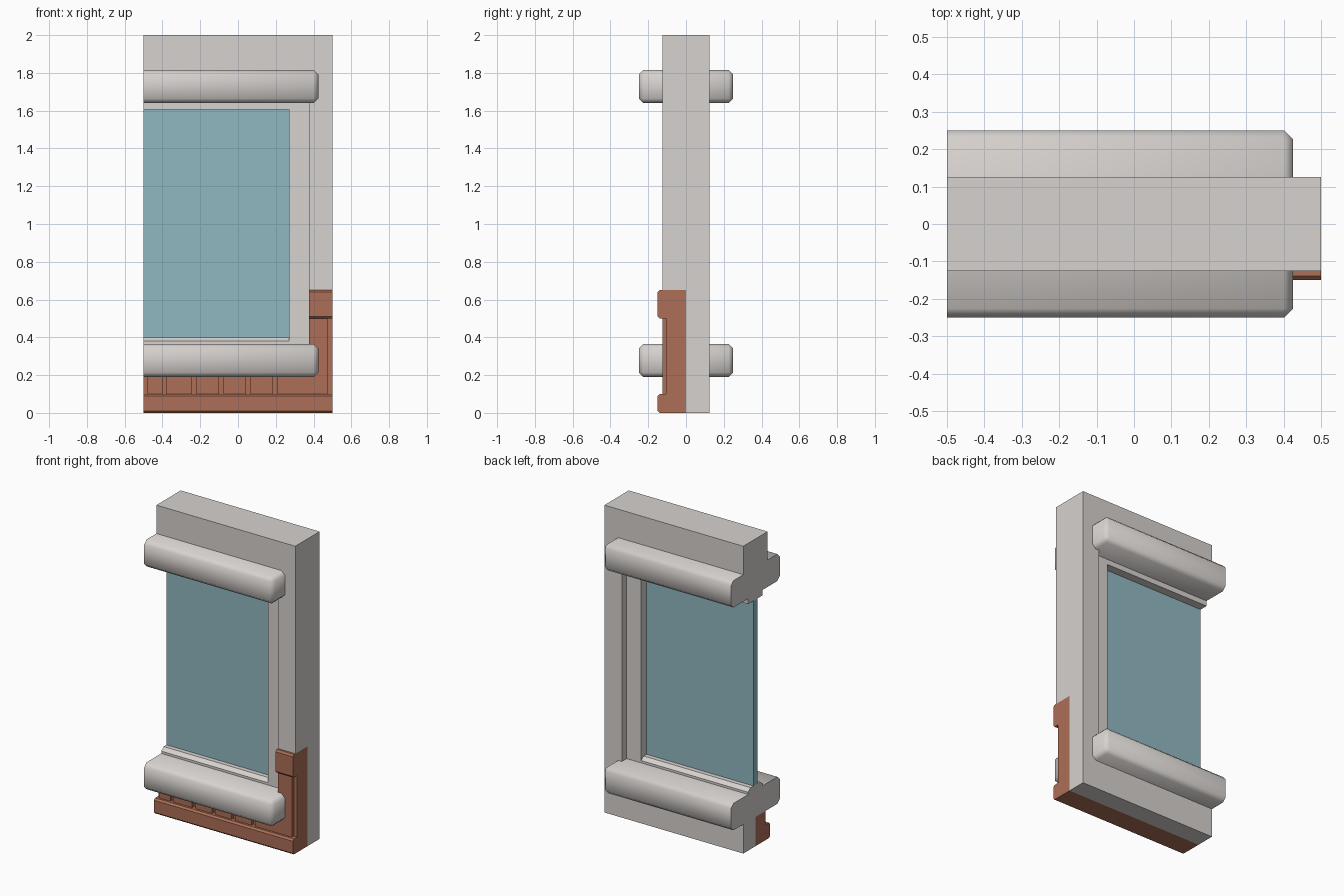
import bpy, bmesh, math
from mathutils import Vector

if "Cube" in bpy.data.objects:
    bpy.data.objects.remove(bpy.data.objects["Cube"])


def mat(name, rgb):
    m = bpy.data.materials.new(name)
    m.diffuse_color = (*rgb, 1)
    m.use_nodes = True
    m.node_tree.nodes["Principled BSDF"].inputs["Base Color"].default_value = m.diffuse_color
    return m


PLASTER = mat("pale_plaster", (0.68, 0.645, 0.62))
WOOD = mat("red_brown_wood", (0.413, 0.156, 0.093))
GLASS = mat("blue_glass", (0.283, 0.485, 0.539))


def prism(name, pts, axis, lo, hi, material):
    """Extrude a 2D outline: axis 'y' takes (x, z) points, axis 'x' takes (y, z)."""
    bm = bmesh.new()
    place = (lambda p: (p[0], lo, p[1])) if axis == 'y' else (lambda p: (lo, p[0], p[1]))
    face = bm.faces.new([bm.verts.new(place(p)) for p in pts])
    ext = bmesh.ops.extrude_face_region(bm, geom=[face])
    d = hi - lo
    bmesh.ops.translate(bm, verts=[v for v in ext['geom'] if isinstance(v, bmesh.types.BMVert)],
                        vec=(0, d, 0) if axis == 'y' else (d, 0, 0))
    bmesh.ops.recalc_face_normals(bm, faces=bm.faces)
    me = bpy.data.meshes.new(name)
    bm.to_mesh(me)
    bm.free()
    ob = bpy.data.objects.new(name, me)
    bpy.context.collection.objects.link(ob)
    me.materials.append(material)
    return ob


def box(name, x, y, z, material):
    return prism(name, [(x[0], z[0]), (x[1], z[0]), (x[1], z[1]), (x[0], z[1])],
                 'y', y[0], y[1], material)


def ledge(name, z0, z1):
    """Sill or lintel: box chamfered everywhere except its cut left end."""
    ob = box(name, (-0.5, 0.425), (-0.25, 0.25), (z0, z1), PLASTER)
    bm = bmesh.new()
    bm.from_mesh(ob.data)
    edges = [e for e in bm.edges if max(v.co.x for v in e.verts) > 0]
    bmesh.ops.bevel(bm, geom=edges, offset=0.024, segments=1, affect='EDGES')
    bm.to_mesh(ob.data)
    bm.free()
    bpy.ops.object.select_all(action='DESELECT')
    ob.select_set(True)
    bpy.context.view_layer.objects.active = ob
    bpy.ops.object.shade_smooth_by_angle(angle=math.radians(50))


# Wall: C-shaped around the half window, lower front rebated for the panelling
wall = prism("wall", [(-0.5, 0), (0.5, 0), (0.5, 2), (-0.5, 2), (-0.5, 1.815),
                      (0.375, 1.815), (0.375, 0.19), (-0.5, 0.19)], 'y', -0.125, 0.125, PLASTER)
cutter = box("panel_rebate_cutter", (-0.6, 0.6), (-0.3, 0), (-0.1, 0.65), PLASTER)
mod = wall.modifiers.new("rebate", 'BOOLEAN')
mod.object = cutter
mod.solver = 'EXACT'
bpy.context.view_layer.objects.active = wall
bpy.ops.object.modifier_apply(modifier=mod.name)
bpy.data.objects.remove(cutter)

# Projecting ledges above and below the window
ledge("window_sill", 0.19, 0.365)
ledge("window_lintel", 1.64, 1.815)

# Window frame and glass
box("frame_jamb", (0.27, 0.375), (-0.075, 0.075), (0.36, 1.645), PLASTER)
box("frame_top_rail", (-0.5, 0.27), (-0.075, 0.075), (1.605, 1.64), PLASTER)
prism("frame_bottom_rail", [(-0.075, 0.365), (0.075, 0.365), (0.075, 0.38), (0.05, 0.4),
                            (-0.05, 0.4), (-0.075, 0.38)], 'x', -0.5, 0.27, PLASTER)
box("glass_pane", (-0.5, 0.27), (-0.02, 0.02), (0.4, 1.605), GLASS)

# Panelling backing
prism("panel_backing", [(-0.5, 0), (0.5, 0), (0.5, 0.65), (0.375, 0.65),
                        (0.375, 0.19), (-0.5, 0.19)], 'y', -0.105, 0, WOOD)

# Vertical boards separated by grooves
boards = [(-0.48, -0.4), (-0.38, -0.243), (-0.22, -0.1), (-0.078, 0.042),
          (0.065, 0.185), (0.21, 0.375)]
for i, span in enumerate(boards):
    box(f"panel_board_{i + 1}", span, (-0.125, -0.105), (0.1, 0.22), WOOD)
box("panel_board_tall", (0.375, 0.475), (-0.125, -0.105), (0.1, 0.5), WOOD)

# Base and cap mouldings with chamfered front edges
for name, x0, z0, z1 in (("panel_base_rail", -0.5, 0, 0.1), ("panel_cap_rail", 0.375, 0.5, 0.65)):
    c = 0.011
    prism(name, [(-0.105, z0), (-0.15 + c, z0), (-0.15, z0 + c), (-0.15, z1 - c),
                 (-0.15 + c, z1), (-0.105, z1)], 'x', x0, 0.5, WOOD)
